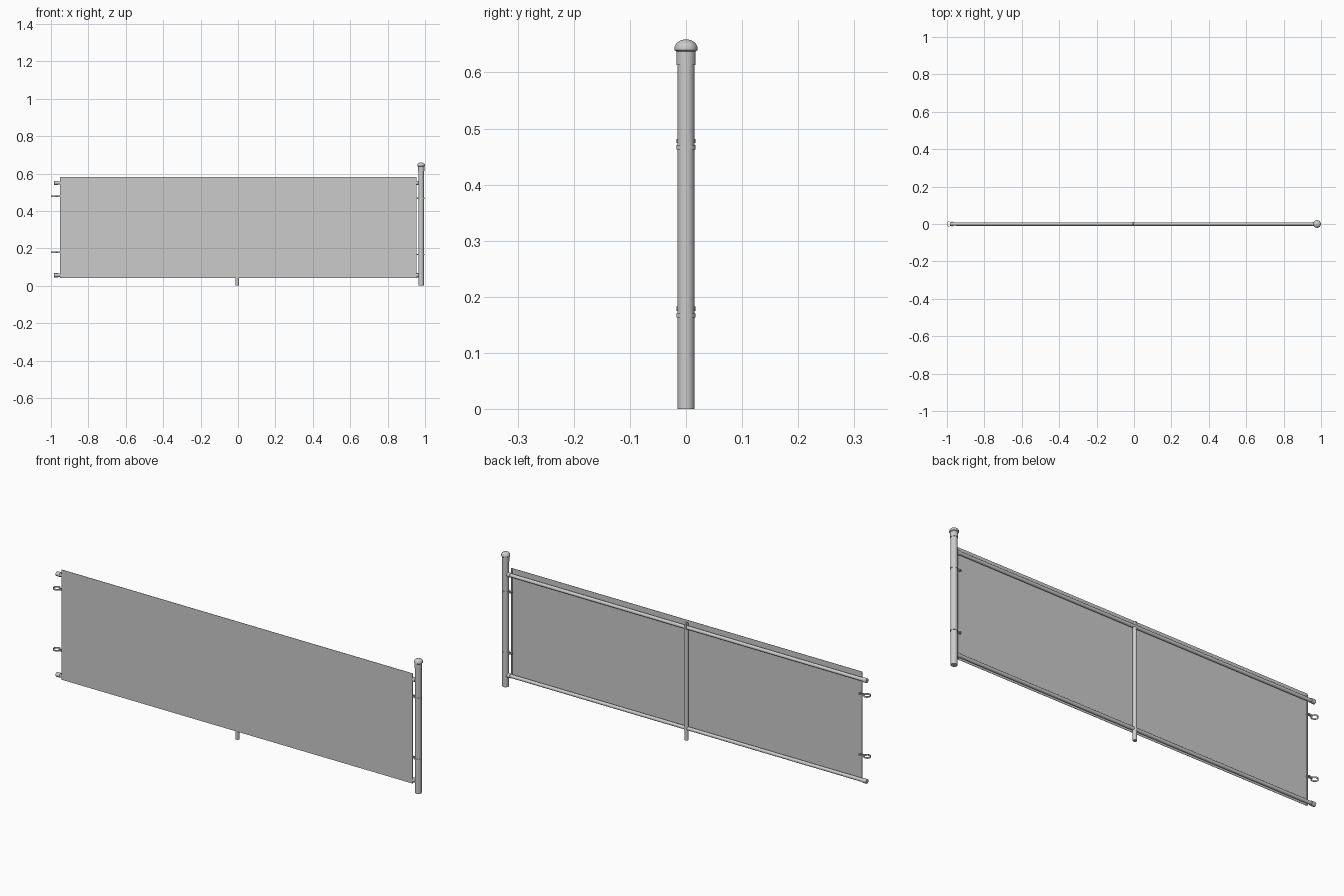
import bpy, bmesh, math
from mathutils import Matrix

if "Cube" in bpy.data.objects:
    bpy.data.objects.remove(bpy.data.objects["Cube"])


def finish(bm, name, smooth=True):
    bmesh.ops.recalc_face_normals(bm, faces=bm.faces)
    me = bpy.data.meshes.new(name)
    bm.to_mesh(me)
    bm.free()
    ob = bpy.data.objects.new(name, me)
    bpy.context.collection.objects.link(ob)
    if smooth:
        bpy.ops.object.select_all(action='DESELECT')
        ob.select_set(True)
        bpy.context.view_layer.objects.active = ob
        bpy.ops.object.shade_smooth_by_angle(angle=math.radians(35))
    return ob


def lathe(name, profile, loc=(0, 0, 0), axis='Z', steps=32, closed=False):
    """Revolve (radius, height) points about the chosen axis."""
    bm = bmesh.new()
    vs = [bm.verts.new((r, 0, h)) for r, h in profile]
    pairs = list(zip(vs, vs[1:])) + ([(vs[-1], vs[0])] if closed else [])
    es = [bm.edges.new(p) for p in pairs]
    bmesh.ops.spin(bm, geom=vs + es, cent=(0, 0, 0), axis=(0, 0, 1),
                   angle=2 * math.pi, steps=steps)
    bmesh.ops.remove_doubles(bm, verts=bm.verts, dist=1e-5)
    rot = Matrix.Identity(4)
    if axis != 'Z':
        rot = Matrix.Rotation(math.pi / 2, 4, 'Y' if axis == 'X' else 'X')
    bm.transform(Matrix.Translation(loc) @ rot)
    return finish(bm, name)


def rod(name, r, a, b, loc, axis='Z', steps=24):
    if axis == 'Y':
        a, b = -b, -a
    return lathe(name, [(0, a), (r, a), (r, b), (0, b)], loc, axis, steps)


def ring(name, ri, ro, h, loc, axis='Z'):
    return lathe(name, [(ri, -h), (ro, -h), (ro, h), (ri, h)], loc, axis, 32, True)


def box(name, x, y, z):
    bm = bmesh.new()
    bmesh.ops.create_cube(bm, size=1)
    for v in bm.verts:
        v.co = [(lo + hi) / 2 + c * (hi - lo) for c, (lo, hi) in zip(v.co, (x, y, z))]
    return finish(bm, name, False)


POST_X, LEFT_X, MID_X = 0.979, -0.983, -0.004
PANEL_Y = -0.0095

# end post and its domed cap
rod("end_post", 0.015, 0, 0.63, (POST_X, 0, 0), steps=32)
dome = [(0.0205 * math.cos(t), 0.643 + 0.016 * math.sin(t))
        for t in [i * math.pi / 16 for i in range(8)]]
lathe("post_cap", [(0.015, 0.613), (0.017, 0.613), (0.017, 0.637), (0.0205, 0.640)]
      + dome + [(0, 0.659)], (POST_X, 0, 0))

# privacy sheet on the front of the frame
box("panel_sheet", (-0.952, 0.9545), (PANEL_Y - 0.0008, PANEL_Y + 0.0008), (0.042, 0.582))

# horizontal rails with a cup at each end
for label, z in (("top", 0.55), ("bottom", 0.056)):
    rod(label + "_rail", 0.0085, -0.975, 0.96, (0, 0, z), 'X')
    for side, a, b in (("left", -0.983, -0.962), ("right", 0.951, 0.966)):
        rod(f"{label}_rail_cup_{side}", 0.0108, a, b, (0, 0, z), 'X')

# middle post with an eye top around the upper rail
rod("middle_post", 0.0095, 0, 0.545, (MID_X, 0.001, 0))
eye = ring("middle_post_eye", 0.0085, 0.0125, 0.004, (0, 0, 0), 'X')
eye.scale = (1, 0.8, 1.2)
eye.location = (MID_X, 0.002, 0.56)
box("middle_post_eye_neck", (MID_X - 0.004, MID_X + 0.004), (-0.008, 0.011), (0.53, 0.57))

# tension bars along both panel ends, clamp bands, tabs and bolts
for side, px, ex, zs in (("left", LEFT_X, -0.949, (0.478, 0.179)),
                         ("right", POST_X, 0.951, (0.467, 0.167))):
    s = 1 if ex > px else -1
    box(f"tension_bar_{side}", (ex - 0.002, ex + 0.002), (PANEL_Y, PANEL_Y + 0.004), (0.045, 0.575))
    for i, z in enumerate(zs):
        n = f"{side}_{i + 1}"
        ring("clamp_band_" + n, 0.0152, 0.017, 0.0038, (px, 0, z))
        x0, x1 = sorted((px + s * 0.0155, ex + s * 0.008))
        for j, y in enumerate((-0.004, 0.004)):
            box(f"clamp_tab_{n}_{j + 1}", (x0, x1), (y - 0.001, y + 0.001), (z - 0.0038, z + 0.0038))
        rod("clamp_bolt_" + n, 0.0028, -0.007, 0.009, (ex + s * 0.001, 0, z), 'Y', 12)
